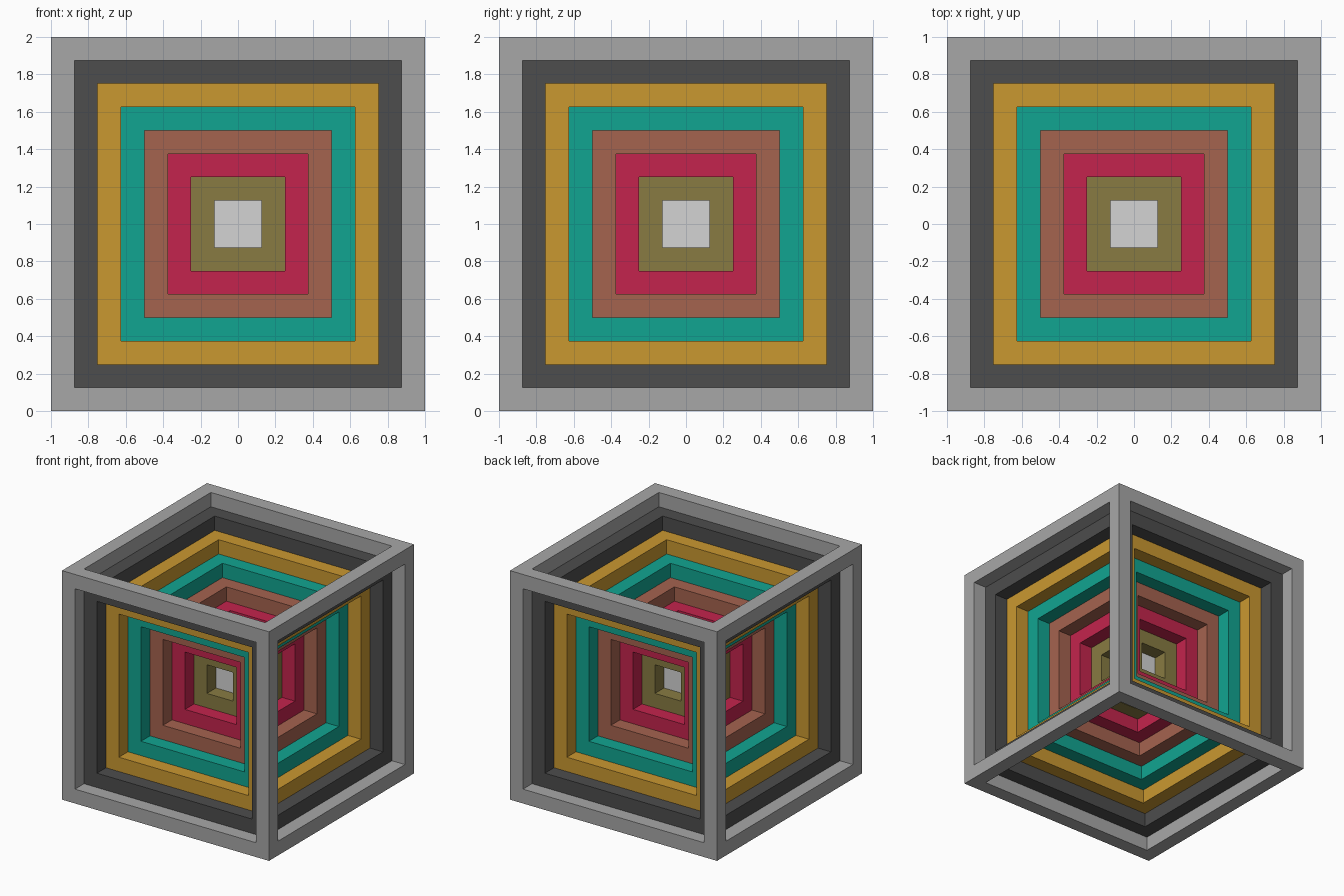
import bpy
import bmesh
from mathutils import Matrix

if "Cube" in bpy.data.objects:
    bpy.data.objects.remove(bpy.data.objects["Cube"], do_unlink=True)

STEP = 0.125          # bar thickness, and the size drop between frames
CENTRE = (0, 0, 1)


def linear(c):
    c /= 255
    return c / 12.92 if c <= 0.04045 else ((c + 0.055) / 1.055) ** 2.4


def make_material(name, rgb):
    colour = [linear(c) for c in rgb] + [1]
    mat = bpy.data.materials.new(name)
    mat.use_nodes = True
    mat.diffuse_color = colour
    bsdf = next(n for n in mat.node_tree.nodes if n.type == 'BSDF_PRINCIPLED')
    bsdf.inputs["Base Color"].default_value = colour
    return mat


def add_cube(name, half, material, hollow=True):
    bm = bmesh.new()
    bmesh.ops.create_cube(bm, size=2 * half)
    if hollow:
        # Open a square window in every side; the window walls meet inside
        windows = list(bm.faces)
        bmesh.ops.inset_individual(bm, faces=windows, thickness=STEP,
                                   use_even_offset=True)
        inner = bmesh.ops.extrude_discrete_faces(bm, faces=windows)["faces"]
        for face in inner:
            face.normal_update()
            bmesh.ops.translate(bm, verts=face.verts, vec=face.normal * -STEP)
        bmesh.ops.delete(bm, geom=inner, context='FACES')
        bmesh.ops.remove_doubles(bm, verts=bm.verts, dist=0.0005)
        bmesh.ops.recalc_face_normals(bm, faces=bm.faces)
    bmesh.ops.transform(bm, matrix=Matrix.Translation(CENTRE), verts=bm.verts)
    mesh = bpy.data.meshes.new(name)
    bm.to_mesh(mesh)
    bm.free()
    mesh.materials.append(material)
    obj = bpy.data.objects.new(name, mesh)
    bpy.context.collection.objects.link(obj)


# Nested cube frames, from the outside in
frames = [
    ("grey", (167, 167, 167)),
    ("charcoal", (77, 77, 77)),
    ("gold", (202, 152, 48)),
    ("teal", (17, 165, 145)),
    ("brown", (165, 99, 79)),
    ("crimson", (196, 36, 77)),
    ("olive", (136, 123, 66)),
]
for i, (colour, rgb) in enumerate(frames):
    add_cube(colour + "_frame", 1 - i * STEP, make_material(colour, rgb))

# Solid core
add_cube("core_cube", STEP, make_material("pale grey", (212, 212, 212)), hollow=False)
